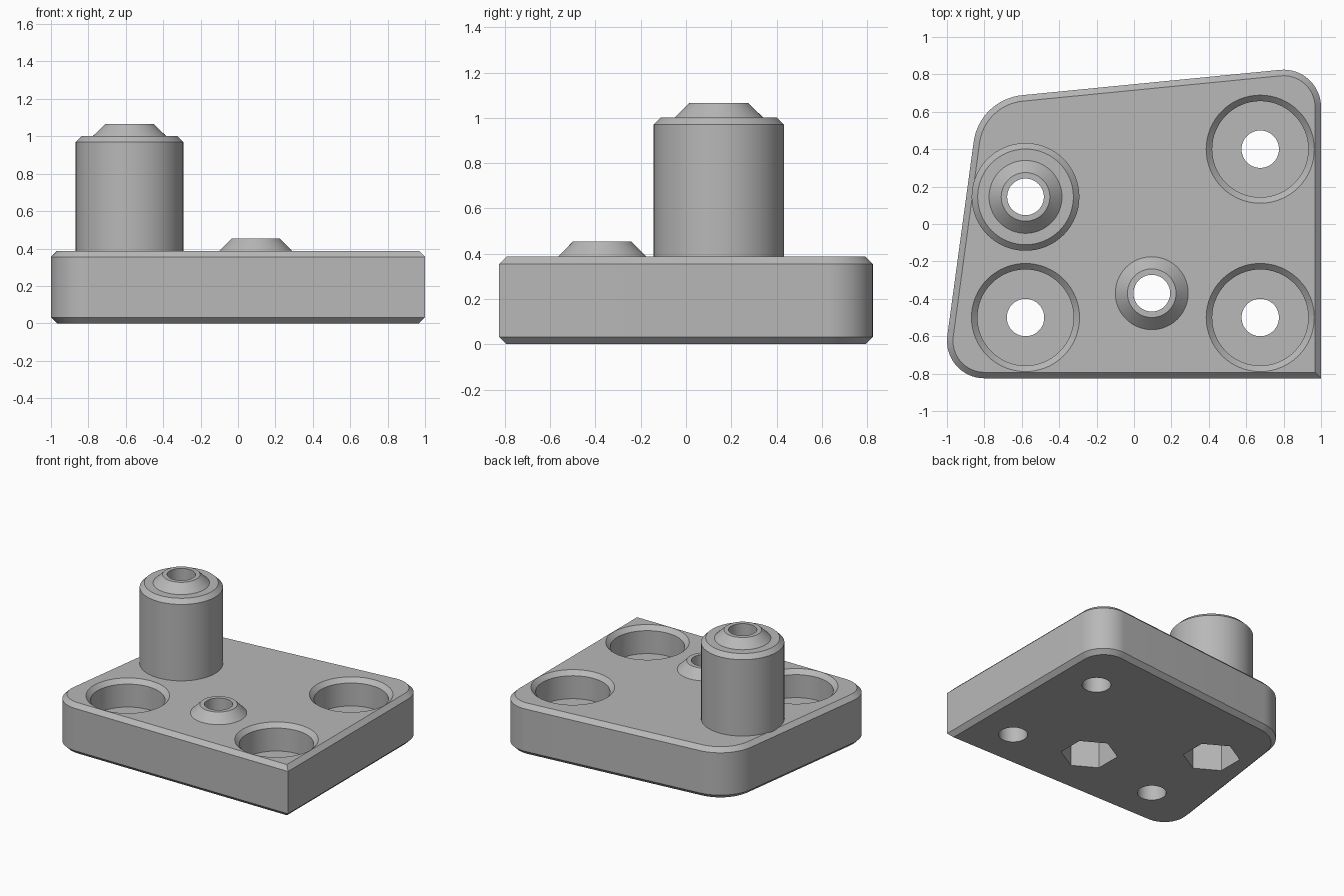
import bpy, bmesh, math
from mathutils import Vector

cube = bpy.data.objects.get("Cube")
if cube:
    bpy.data.objects.remove(cube, do_unlink=True)

SEGMENTS = 64
PLATE_TOP = 0.387
BEVEL = 0.032
BORE = 0.098
TALL = (-0.58, 0.145)
LOW = (0.095, -0.37)

grey = bpy.data.materials.new("plain grey")
grey.use_nodes = True
colour = (0.48, 0.48, 0.48, 1)
grey.diffuse_color = colour
grey.node_tree.nodes["Principled BSDF"].inputs["Base Color"].default_value = colour


def finish(name, bm):
    bmesh.ops.recalc_face_normals(bm, faces=bm.faces)
    mesh = bpy.data.meshes.new(name)
    bm.to_mesh(mesh)
    bm.free()
    mesh.materials.append(grey)
    obj = bpy.data.objects.new(name, mesh)
    bpy.context.collection.objects.link(obj)
    return obj


def lathe(name, centre, profile, sides=SEGMENTS, tube=False, turn=0.0):
    """Stack rings of (radius, height); a tube closes back on its first ring."""
    bm = bmesh.new()
    rings = []
    for r, z in profile:
        ring = []
        for i in range(sides):
            a = turn + math.tau * i / sides
            ring.append(bm.verts.new((centre[0] + r * math.cos(a), centre[1] + r * math.sin(a), z)))
        rings.append(ring)
    pairs = list(zip(rings, rings[1:]))
    if tube:
        pairs.append((rings[-1], rings[0]))
    else:
        bm.faces.new(rings[0])
        bm.faces.new(rings[-1])
    for low, high in pairs:
        for i in range(sides):
            j = (i + 1) % sides
            bm.faces.new((low[i], low[j], high[j], high[i]))
    return finish(name, bm)


def rounded_outline(corners, steps=16):
    """Outline wrapped counterclockwise around circles given as (x, y, radius)."""
    normals = []
    for k, (x, y, r) in enumerate(corners):
        nx, ny, nr = corners[(k + 1) % len(corners)]
        d = Vector((nx - x, ny - y))
        normals.append(math.atan2(d.y, d.x) - math.acos((r - nr) / d.length))
    points = []
    for k, (x, y, r) in enumerate(corners):
        start = normals[k - 1]
        sweep = (normals[k] - start) % math.tau
        count = steps if r > 0 else 0
        for i in range(count + 1):
            a = start + sweep * i / max(count, 1)
            points.append((x + r * math.cos(a), y + r * math.sin(a)))
    return points


# Base plate: one square corner, three rounded ones, chamfered rims
bm = bmesh.new()
outline = rounded_outline([(1, -0.825, 0), (0.8, 0.625, 0.2), (-0.57, 0.4, 0.29), (-0.8, -0.625, 0.2)])
bottom = bm.faces.new([bm.verts.new((x, y, 0)) for x, y in outline])
up = bmesh.ops.extrude_face_region(bm, geom=[bottom], use_keep_orig=True)["geom"]
bmesh.ops.translate(bm, vec=(0, 0, PLATE_TOP), verts=[v for v in up if isinstance(v, bmesh.types.BMVert)])
bmesh.ops.remove_doubles(bm, verts=bm.verts, dist=0.0005)
bmesh.ops.recalc_face_normals(bm, faces=bm.faces)
rims = [e for e in bm.edges if abs(e.verts[0].co.z - e.verts[1].co.z) < 0.001]
bmesh.ops.bevel(bm, geom=rims, offset=BEVEL, segments=1, affect='EDGES')
plate = finish("base_plate", bm)

# Tall post with a chamfered shoulder and conical tip
root = PLATE_TOP - 0.03
post = lathe("tall_post", TALL, [
    (BORE, root), (0.288, root), (0.288, 0.97), (0.256, 1.002),
    (0.195, 1.002), (0.13, 1.065), (BORE, 1.065)], tube=True)

# Low conical boss
boss = lathe("low_boss", LOW, [
    (BORE, root), (0.195, root), (0.195, PLATE_TOP), (0.13, 0.453), (BORE, 0.453)], tube=True)

# Cutters: counterbored holes, and screw bores with hexagonal nut pockets
cutters = []
for x, y in [(0.675, 0.4), (0.675, -0.5), (-0.58, -0.5)]:
    cutters.append(lathe("counterbore_cutter", (x, y), [
        (0.1, -0.1), (0.1, 0.18), (0.257, 0.18), (0.257, PLATE_TOP - BEVEL),
        (0.289, PLATE_TOP), (0.289, 0.5)]))
for spot in (TALL, LOW):
    cutters.append(lathe("bore_cutter", spot, [(BORE, -0.1), (BORE, 0.6)]))
    cutters.append(lathe("nut_cutter", spot, [(0.198, -0.1), (0.198, 0.25)], sides=6, turn=math.pi / 2))

for cutter in cutters:
    cutter.hide_render = True
    cut = plate.modifiers.new("cut", 'BOOLEAN')
    cut.operation = 'DIFFERENCE'
    cut.solver = 'EXACT'
    cut.object = cutter

# Apply the cuts and drop the cutters
bpy.context.view_layer.update()
graph = bpy.context.evaluated_depsgraph_get()
carved = bpy.data.meshes.new_from_object(plate.evaluated_get(graph))
plate.modifiers.clear()
plate.data = carved
for cutter in cutters:
    bpy.data.objects.remove(cutter, do_unlink=True)

# Smooth the round walls, keep the machined edges sharp
bpy.ops.object.select_all(action='DESELECT')
for obj in (plate, post, boss):
    obj.select_set(True)
bpy.context.view_layer.objects.active = plate
bpy.ops.object.shade_smooth_by_angle(angle=math.radians(30))
